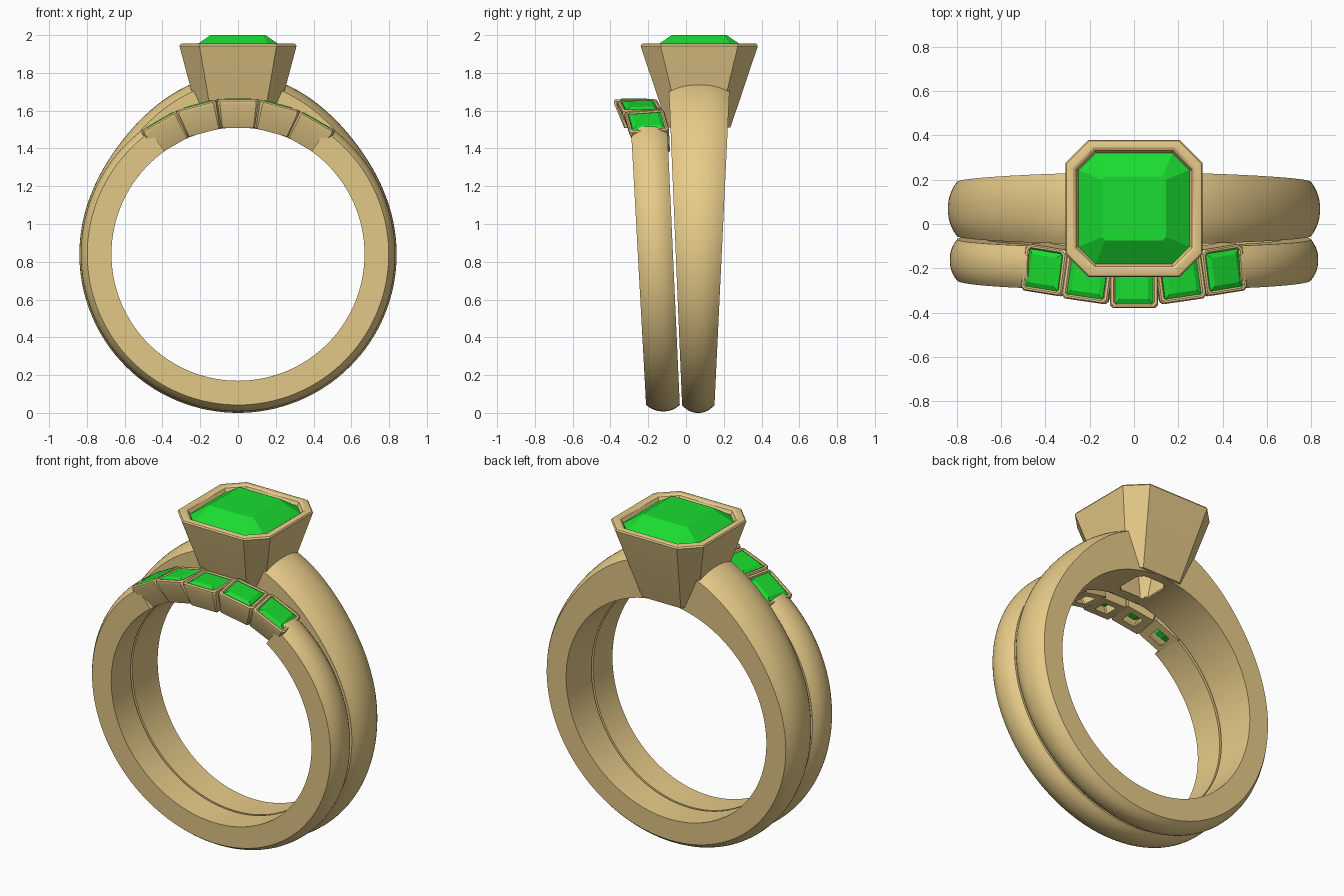
import bpy, bmesh
from math import sin, cos, radians, pi
from mathutils import Matrix, Vector

if "Cube" in bpy.data.objects:
    bpy.data.objects.remove(bpy.data.objects["Cube"])

CZ, RIN = 0.84, 0.67   # ring centre height, finger radius


def material(name, rgb):
    m = bpy.data.materials.new(name)
    m.diffuse_color = (*rgb, 1)
    m.use_nodes = True
    m.node_tree.nodes["Principled BSDF"].inputs["Base Color"].default_value = m.diffuse_color
    return m


GOLD = material("gold", (0.80, 0.60, 0.25))
GREEN = material("green_gem", (0.01, 0.72, 0.03))


def loft(name, loops, mat, closed=False, smooth=None, matrix=None):
    """Skin a list of equal-length point loops; cap the ends or join last to first."""
    bm = bmesh.new()
    rows = [[bm.verts.new(p) for p in loop] for loop in loops]
    n = len(rows[0])
    pairs = list(zip(rows, rows[1:])) + ([(rows[-1], rows[0])] if closed else [])
    for a, b in pairs:
        for i in range(n):
            j = (i + 1) % n
            bm.faces.new((a[i], a[j], b[j], b[i]))
    if not closed:
        bm.faces.new(rows[0])
        bm.faces.new(rows[-1])
    bmesh.ops.recalc_face_normals(bm, faces=bm.faces)
    if matrix:
        bm.transform(matrix)
    me = bpy.data.meshes.new(name)
    bm.to_mesh(me)
    bm.free()
    ob = bpy.data.objects.new(name, me)
    bpy.context.collection.objects.link(ob)
    me.materials.append(mat)
    if smooth:
        soften(ob, smooth)
    return ob


def soften(ob, angle):
    bpy.ops.object.select_all(action='DESELECT')
    ob.select_set(True)
    bpy.context.view_layer.objects.active = ob
    bpy.ops.object.shade_smooth_by_angle(angle=radians(angle))


def octagon(hx, hy, c, z, y=0.0):
    """Rectangle with cut corners at height z."""
    return [(sx, sy + y, z) for sx, sy in (
        (hx - c, -hy), (hx, c - hy), (hx, hy - c), (hx - c, hy),
        (c - hx, hy), (-hx, hy - c), (-hx, c - hy), (c - hx, -hy))]


def rect(h, z, y=0.0):
    return [(h, y - h, z), (h, y + h, z), (-h, y + h, z), (-h, y - h, z)]


def band_section(t, peak, dome, y0, y1, w0, w1):
    """Domed band section at angle t from the top; y centre and half width vary with height."""
    pts = [(-1, RIN)] + [(s, peak - dome * abs(s) ** 2.3)
                         for s in [-1 + k / 6 for k in range(13)]] + [(1, RIN)]
    out = []
    for s, r in pts:
        z = CZ + r * cos(t)
        f = z / 1.7
        out.append((r * sin(t), y0 + (y1 - y0) * f + s * (w0 + (w1 - w0) * f), z))
    return out


# main band: grows taller and wider toward the bezel
N = 128
main_band = loft("main_band", [
    band_section(t, 0.84 + 0.113 * max(0, cos(t)) ** 5, 0.04, 0.065, 0.07, 0.084, 0.16)
    for t in (2 * pi * i / N for i in range(N))], GOLD, closed=True)

# opening through the band below the centre gem
BY = 0.07
cutter = loft("cavity_cutter", [octagon(0.1, 0.1, 0.03, 1.40, BY), octagon(0.1, 0.1, 0.03, 1.52, BY),
                                octagon(0.242, 0.242, 0.08, 1.90, BY)], GOLD)
cutter.hide_render = True
mod = main_band.modifiers.new("cavity", 'BOOLEAN')
mod.operation, mod.solver, mod.object = 'DIFFERENCE', 'EXACT', cutter
bpy.context.view_layer.objects.active = main_band
bpy.ops.object.modifier_apply(modifier=mod.name)
bpy.data.objects.remove(cutter)
soften(main_band, 30)

# centre bezel: hollow flared cup with rounded rim
bezel = [(0.098, 0.098, 0.03, 1.51), (0.195, 0.165, 0.065, 1.51), (0.308, 0.308, 0.105, 1.935),
         (0.31, 0.31, 0.105, 1.943), (0.305, 0.305, 0.104, 1.952), (0.295, 0.295, 0.1, 1.956),
         (0.275, 0.275, 0.092, 1.956), (0.262, 0.262, 0.086, 1.948), (0.255, 0.255, 0.082, 1.935),
         (0.24, 0.24, 0.078, 1.90)]
loft("centre_bezel", [octagon(*p, BY) for p in bezel], GOLD, closed=True, smooth=28)

# centre gem: step cut with pavilion
gem = [(0.05, 0.05, 0.01, 1.62), (0.15, 0.15, 0.045, 1.76), (0.255, 0.255, 0.08, 1.905),
       (0.255, 0.255, 0.08, 1.925), (0.145, 0.145, 0.015, 2.0)]
loft("centre_gem", [octagon(*p, BY) for p in gem], GREEN)

# side band: open ring ending at the small settings
A0, M = radians(35.5), 110
loft("side_band", [
    band_section(A0 + (2 * pi - 2 * A0) * i / M, 0.832, 0.034, -0.12, -0.205, 0.089, 0.097)
    for i in range(M + 1)], GOLD, smooth=30)

# five small settings with square gems, fanned over the top
seat = [(0.042, 0.042, 0.006, 0.668, 0.03), (0.088, 0.083, 0.006, 0.668, 0.03),
        (0.108, 0.106, 0.012, 0.795, 0), (0.109, 0.106, 0.016, 0.812, 0),
        (0.103, 0.100, 0.016, 0.82, 0), (0.092, 0.092, 0.012, 0.82, 0),
        (0.086, 0.086, 0.008, 0.812, 0), (0.083, 0.083, 0.008, 0.79, 0)]
stone = [(0.02, 0.70, 0.02), (0.085, 0.795, 0), (0.085, 0.814, 0), (0.064, 0.825, 0)]
for k in range(-2, 3):
    y = (-0.274, -0.244, -0.208)[abs(k)]
    yaw = radians(8) * ((k > 0) - (k < 0))
    place = (Matrix.Translation((0, y, CZ)) @ Matrix.Rotation(radians(15 * k), 4, 'Y')
             @ Matrix.Rotation(yaw, 4, 'Z'))
    loft(f"side_setting_{k + 3}", [octagon(*p) for p in seat], GOLD, closed=True,
         smooth=28, matrix=place)
    loft(f"side_gem_{k + 3}", [rect(*p) for p in stone], GREEN, matrix=place)
